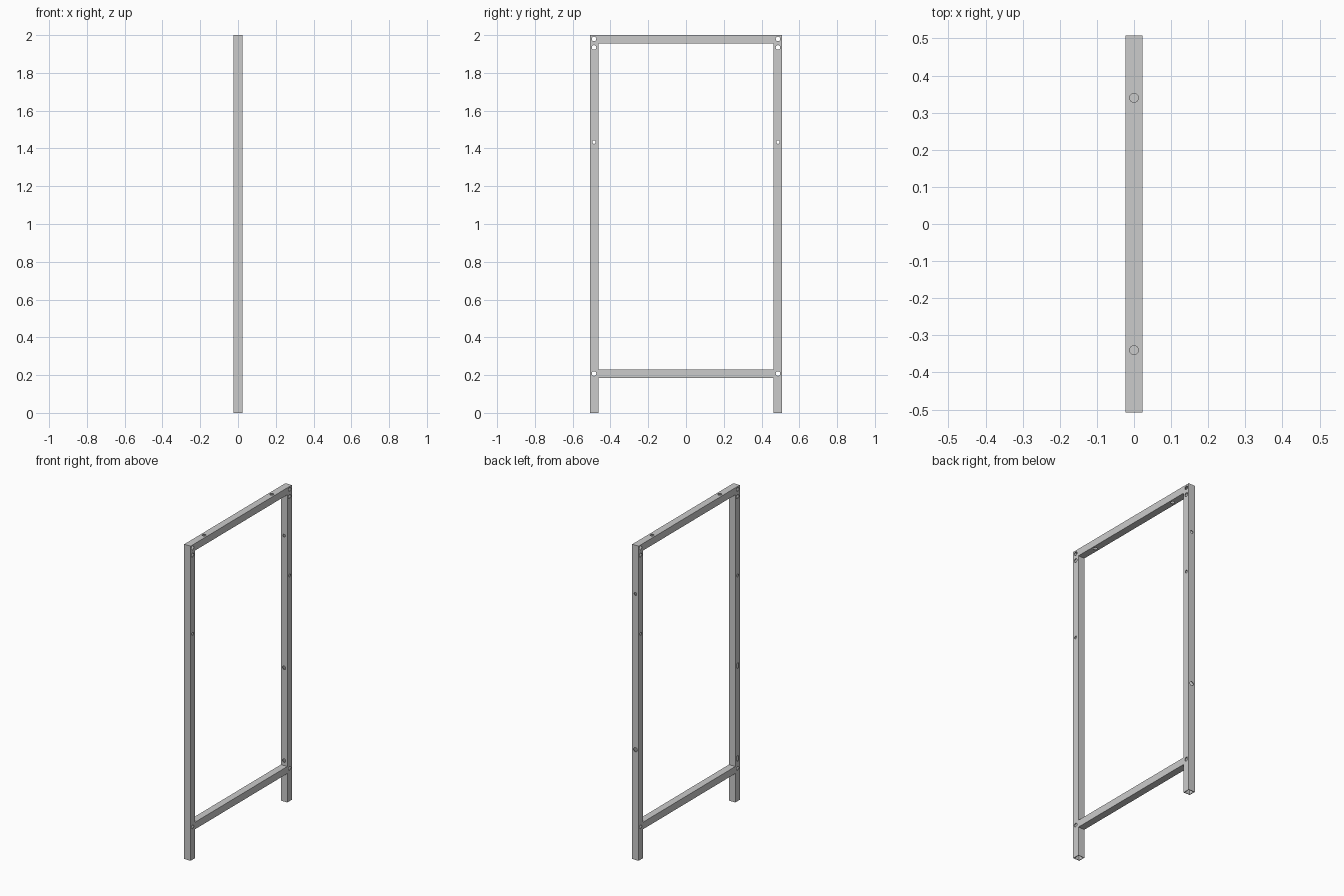
import bpy, bmesh
from math import pi
from mathutils import Matrix, Vector

if "Cube" in bpy.data.objects:
    bpy.data.objects.remove(bpy.data.objects["Cube"])

W, T = 0.045, 0.004          # tube width, wall thickness
H = W / 2
C = 0.508 - H                # post centre line in y
BAR_Z = 0.206                # centre of the lower rail


def tube(name, path):
    """Hollow square tube; path(o) gives the (y, z) points offset outward by o."""
    bm = bmesh.new()

    def rings(r):
        corners = [(-r, -r), (r, -r), (r, r), (-r, r)]
        cols = [[bm.verts.new((x, y, z)) for y, z in path(o)] for x, o in corners]
        return [list(ring) for ring in zip(*cols)]

    outer, inner = rings(H), rings(H - T)
    for rs in (outer, inner):
        for a, b in zip(rs, rs[1:]):
            for i in range(4):
                j = (i + 1) % 4
                bm.faces.new((a[i], a[j], b[j], b[i]))
    for k in (0, -1):        # open ends show the wall thickness
        for i in range(4):
            j = (i + 1) % 4
            bm.faces.new((outer[k][i], outer[k][j], inner[k][j], inner[k][i]))
    bmesh.ops.recalc_face_normals(bm, faces=bm.faces)
    me = bpy.data.meshes.new(name)
    bm.to_mesh(me)
    bm.free()
    ob = bpy.data.objects.new(name, me)
    bpy.context.collection.objects.link(ob)
    return ob


# Two posts and the top rail as one mitred tube, plus the lower rail
frame = tube("door_frame", lambda o: [(-C - o, 0), (-C - o, 2 - H + o),
                                      (C + o, 2 - H + o), (C + o, 0)])
lower = tube("lower_rail", lambda o: [(-C + H, BAR_Z + o), (C - H, BAR_Z + o)])

# Drill cutters for all bolt holes
cut = bmesh.new()


def drill(pos, radius, axis, depth):
    rot = {"x": Matrix.Rotation(pi / 2, 4, "Y"),
           "y": Matrix.Rotation(pi / 2, 4, "X"),
           "z": Matrix.Identity(4)}[axis]
    bmesh.ops.create_cone(cut, cap_ends=True, segments=24, radius1=radius,
                          radius2=radius, depth=depth,
                          matrix=Matrix.Translation(Vector(pos)) @ rot)


for s in (-1, 1):
    # through holes across each post
    for z, r in ((1.98, 0.012), (1.935, 0.012), (1.433, 0.009), (0.208, 0.012)):
        drill((0, s * 0.487, z), r, "x", 0.1)
    # through holes in the top rail
    drill((0, s * 0.34, 2 - H), 0.012, "z", 0.1)

# lock post: through hole, outer hole, inner holes
drill((0, C, 1.69), 0.009, "y", 0.1)
drill((0, C + H, 0.70), 0.013, "y", 0.03)
for z in (0.85, 0.26):
    drill((0, C - H, z), 0.011, "y", 0.03)

# hinge post: slots in one wall
for z in (0.86, 0.27):
    bmesh.ops.create_cube(cut, size=1, matrix=Matrix.Translation((-H, -0.487, z))
                          @ Matrix.Diagonal((0.03, 0.018, 0.034, 1)))

me = bpy.data.meshes.new("hole_cutter")
cut.to_mesh(me)
cut.free()
cutter = bpy.data.objects.new("hole_cutter", me)
bpy.context.collection.objects.link(cutter)

# Cut the holes and discard the cutter
mod = frame.modifiers.new("holes", "BOOLEAN")
mod.operation, mod.solver, mod.object = "DIFFERENCE", "EXACT", cutter
bpy.context.view_layer.objects.active = frame
bpy.ops.object.modifier_apply(modifier=mod.name)
bpy.data.objects.remove(cutter)
